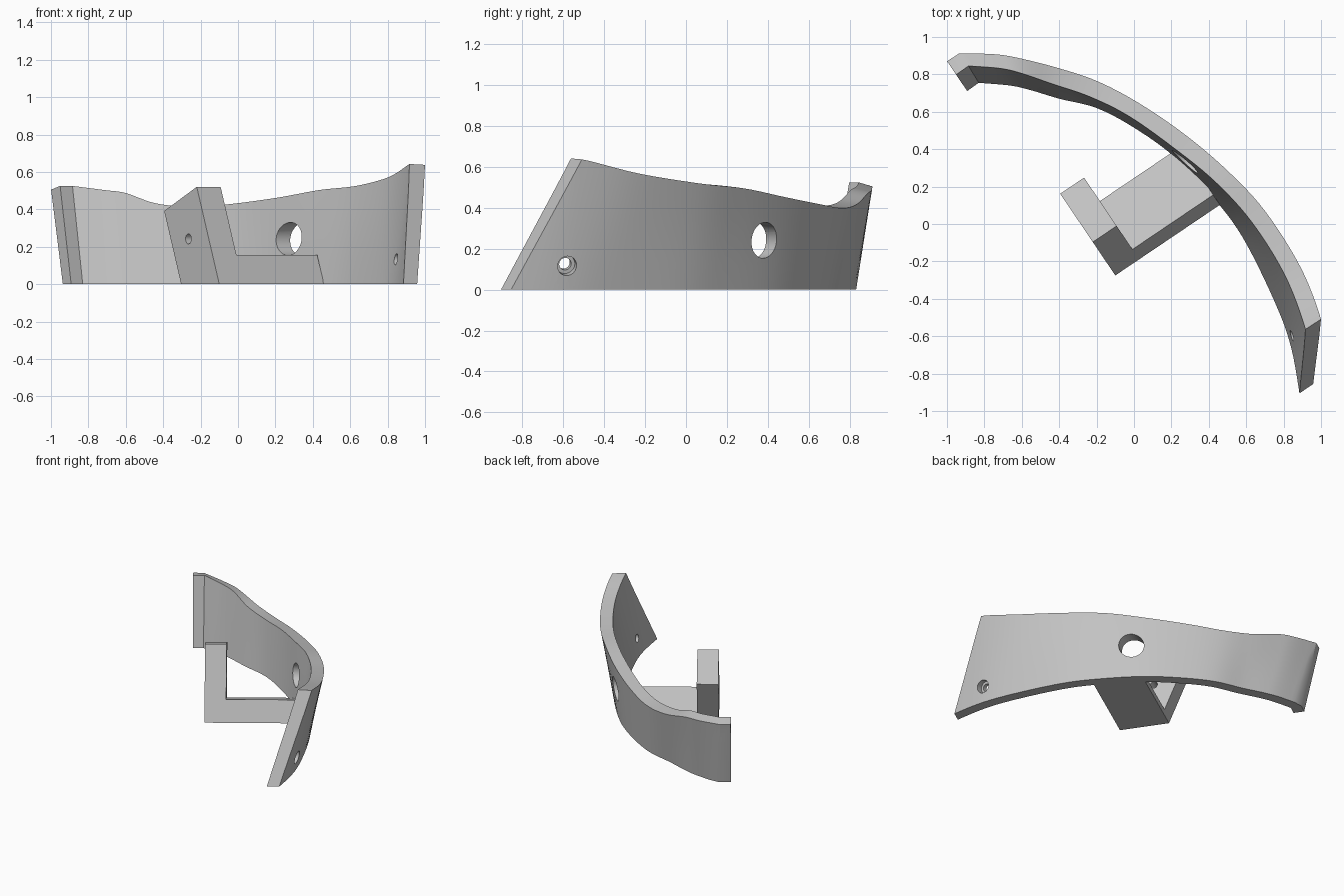
import bpy, bmesh, math
from mathutils import Vector, Matrix

cube = bpy.data.objects.get("Cube")
if cube:
    bpy.data.objects.remove(cube, do_unlink=True)

# One plain grey plastic
grey = bpy.data.materials.new("light grey plastic")
grey.use_nodes = True
tone = (0.55, 0.55, 0.55, 1)
grey.diffuse_color = tone
grey.node_tree.nodes["Principled BSDF"].inputs["Base Color"].default_value = tone

# Tilted working frame: along the bracket foot, across it, and up it
turn, tilt = math.radians(34), math.radians(22.5)
along = Vector((math.cos(turn), math.sin(turn), 0))
level = Vector((-along.y, along.x, 0))
up = Vector((0, 0, 1))
across = level * math.cos(tilt) - up * math.sin(tilt)
rise = level * math.sin(tilt) + up * math.cos(tilt)


def make_object(name, bm):
    bmesh.ops.recalc_face_normals(bm, faces=bm.faces)
    mesh = bpy.data.meshes.new(name)
    bm.to_mesh(mesh)
    bm.free()
    obj = bpy.data.objects.new(name, mesh)
    bpy.context.collection.objects.link(obj)
    mesh.materials.append(grey)
    return obj


def trim(bm, point, normal):
    """Cut away everything on the normal side of a plane and cap the cut."""
    geom = bm.verts[:] + bm.edges[:] + bm.faces[:]
    cut = bmesh.ops.bisect_plane(bm, geom=geom, plane_co=point, plane_no=normal,
                                 clear_outer=True)["geom_cut"]
    edges = [e for e in cut if isinstance(e, bmesh.types.BMEdge) and e.is_boundary]
    bmesh.ops.edgeloop_fill(bm, edges=edges)


def drill(obj, start, end, radius):
    """Bore a round hole between two points."""
    start, end = Vector(start), Vector(end)
    axis = end - start
    bm = bmesh.new()
    place = Matrix.Translation((start + end) / 2) @ axis.to_track_quat("Z", "Y").to_matrix().to_4x4()
    bmesh.ops.create_cone(bm, cap_ends=True, segments=40, radius1=radius, radius2=radius,
                          depth=axis.length, matrix=place)
    cutter = make_object("hole_cutter", bm)
    cutter.hide_render = True
    mod = obj.modifiers.new("hole", "BOOLEAN")
    mod.operation, mod.solver, mod.object = "DIFFERENCE", "EXACT", cutter
    bpy.context.view_layer.objects.active = obj
    bpy.ops.object.modifier_apply(modifier=mod.name)
    bpy.data.objects.remove(cutter, do_unlink=True)


def smooth_path(points, steps=6):
    """Straight first piece, then a Catmull-Rom curve through the rest."""
    pts = [Vector(p) for p in points]
    path, rest = [pts[0]], pts[1:]
    ends = [rest[0] * 2 - rest[1]] + rest + [rest[-1] * 2 - rest[-2]]
    for p, q, r, s in zip(ends, ends[1:], ends[2:], ends[3:]):
        for i in range(steps):
            t = i / steps
            path.append(q + (r - p) * (t / 2) + (p * 2 - q * 5 + r * 4 - s) * (t * t / 2)
                        + (q * 3 - p - r * 3 + s) * (t ** 3 / 2))
    return path + [rest[-1]]


# Curved wall: rails for the outer top, inner top (with height) and inner foot
outer_top = [(-1.045, .84), (-.935, .912), (-.75, .908), (-.62, .888), (-.41, .835),
             (-.2, .765), (.02, .65), (.27, .48), (.5, .285), (.7, .07),
             (.89, -.23), (1, -.51), (1.03, -.7)]
inner_top = [(-1.02, .75, .525), (-.885, .845, .525), (-.715, .832, .503), (-.6, .805, .487),
             (-.44, .75, .432), (-.235, .68, .412), (-.025, .575, .43), (.215, .405, .463),
             (.435, .225, .503), (.63, .01, .525), (.805, -.27, .572), (.913, -.55, .64),
             (.945, -.73, .66)]
inner_foot = [(-.97, .655), (-.83, .755), (-.66, .74), (-.55, .715), (-.4, .67),
              (-.2, .62), (0, .515), (.215, .36), (.42, .145), (.58, -.07),
              (.745, -.4), (.84, -.66), (.9, -1)]
a_path = smooth_path([(x, y, 0) for x, y in outer_top])
b_path = smooth_path(inner_top)
c_path = smooth_path([(x, y, 0) for x, y in inner_foot])
count, rows = len(a_path), 4

bm = bmesh.new()
rings = []
for i in range(count):
    run = c_path[min(i + 1, count - 1)] - c_path[max(i - 1, 0)]
    out = Vector((-run.y, run.x, 0)).normalized()
    a, b, c = a_path[i].copy(), b_path[i], c_path[i]
    a.z = b.z - .02 * (1 - i / count)
    d = c + out * .08
    ring = [c.lerp(b, k / rows) for k in range(rows + 1)]
    ring += [a.lerp(d, k / rows) for k in range(rows + 1)]
    rings.append([bm.verts.new(v) for v in ring])
for r, s in zip(rings, rings[1:]):
    for k in range(len(r)):
        n = (k + 1) % len(r)
        bm.faces.new((r[k], r[n], s[n], s[k]))
bm.faces.new(rings[0])
bm.faces.new(rings[-1][::-1])
trim(bm, along * -.342, -along)
trim(bm, Vector((.885, -.905, 0)), -across)
wall = make_object("curved_wall", bm)

# Bracket: an L profile pushed across the tilted frame, trimmed flat at the floor
base = Vector((-.1, -.275, 0))
profile = [(0, -.2), (.675, -.2), (.675, .168), (.154, .168), (.154, .563), (0, .563)]
bm = bmesh.new()
face = bm.faces.new([bm.verts.new(base + along * u + rise * v) for u, v in profile])
side = bmesh.ops.extrude_face_region(bm, geom=[face])["geom"]
bmesh.ops.translate(bm, vec=across * .337,
                    verts=[v for v in side if isinstance(v, bmesh.types.BMVert)])
trim(bm, Vector((0, 0, 0)), -up)
bracket = make_object("angle_bracket", bm)

# Sight hole through the wall, in line with the small hole in the bracket post
pin = Vector((-.265, -.03, .242))
drill(bracket, pin - along * .1, pin + along * .3, .027)
drill(wall, pin + along * .45, pin + along * 1.1, .088)

# Counterbored screw hole near the low end of the wall
screw = Vector((.835, -.6, .135))
axis = Vector((.96, .2, -.2)).normalized()
drill(wall, screw - axis * .1, screw + axis * .2, .03)
drill(wall, screw + axis * .045, screw + axis * .2, .048)

for obj in (wall, bracket):
    bpy.ops.object.select_all(action="DESELECT")
    obj.select_set(True)
    bpy.context.view_layer.objects.active = obj
    bpy.ops.object.shade_smooth_by_angle(angle=math.radians(30))
